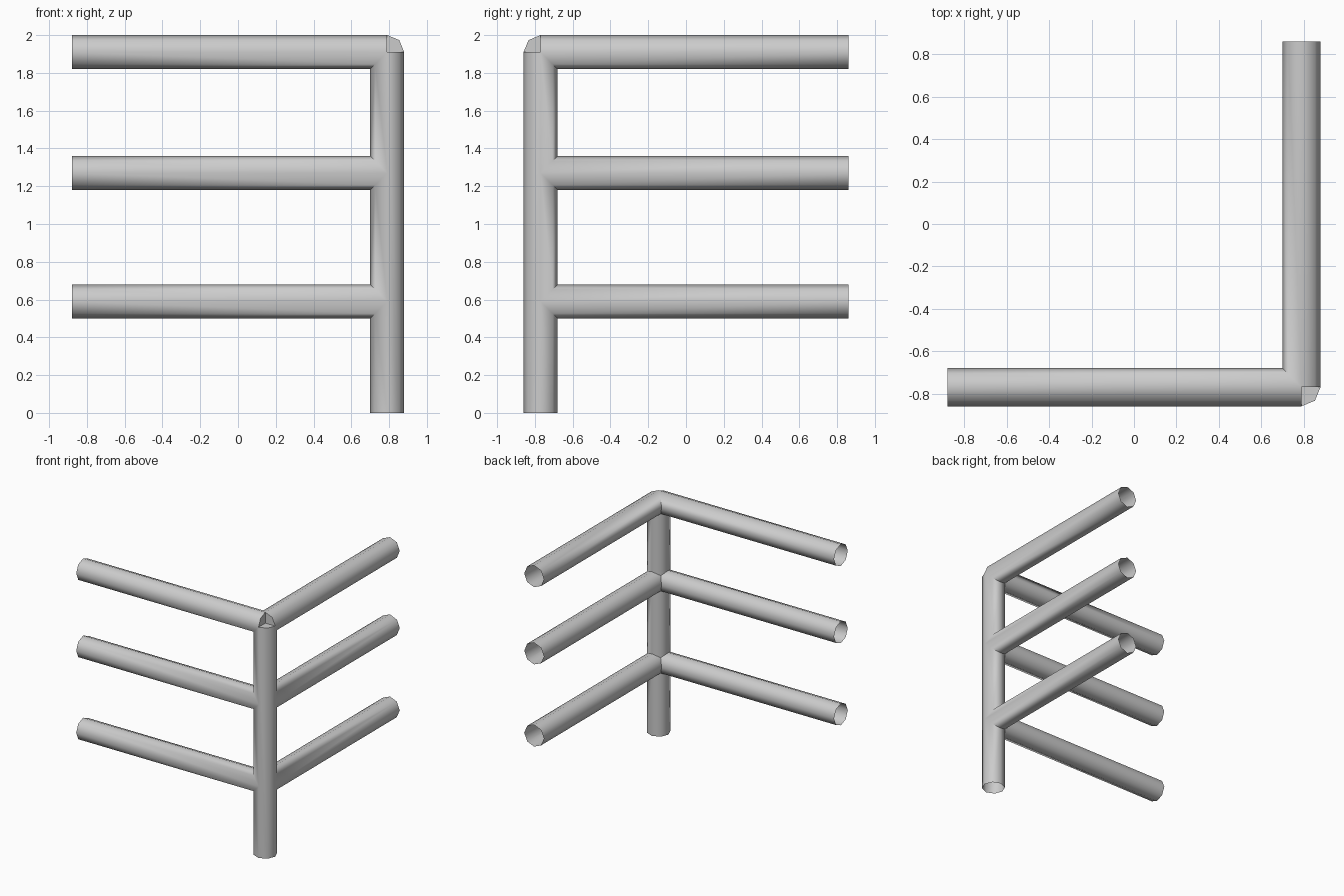
import bpy, bmesh, math
from mathutils import Vector

if "Cube" in bpy.data.objects:
    bpy.data.objects.remove(bpy.data.objects["Cube"], do_unlink=True)

R = 0.09                       # tube radius
PX, PY = 0.79, -0.77           # post axis
END_X, END_Y = -0.88, 0.86     # open rail ends
RAILS = (0.59, 1.27, 1.91)     # rail heights

steel = bpy.data.materials.new("light grey metal")
steel.use_nodes = True
steel.diffuse_color = (0.6, 0.6, 0.6, 1)
steel.node_tree.nodes["Principled BSDF"].inputs["Base Color"].default_value = (0.6, 0.6, 0.6, 1)


def tube(name, start, end):
    """Eight-sided rod between two points on one axis."""
    a, b = Vector(start), Vector(end)
    d = b - a
    rot = (0, 0, 0)
    if abs(d.x) > 0.01:
        rot = (0, math.pi / 2, 0)
    elif abs(d.y) > 0.01:
        rot = (math.pi / 2, 0, 0)
    bpy.ops.mesh.primitive_cylinder_add(vertices=8, radius=R, depth=d.length,
                                        location=(a + b) / 2, rotation=rot)
    ob = bpy.context.object
    ob.name = name
    bpy.ops.object.transform_apply(location=True, rotation=True, scale=True)
    return ob


# Corner post, side rails and back rails
frame = tube("corner_rail_frame", (PX, PY, 0), (PX, PY, RAILS[-1]))
parts = []
for z in RAILS:
    parts.append(tube("right_rail", (PX, PY, z), (END_X, PY, z)))
    parts.append(tube("back_rail", (PX, PY, z), (PX, END_Y, z)))

# Rounded top corner
bpy.ops.mesh.primitive_uv_sphere_add(segments=8, ring_count=4, radius=R,
                                     location=(PX, PY, RAILS[-1]))
corner = bpy.context.object
bpy.ops.object.transform_apply(location=True, rotation=True, scale=True)
parts.append(corner)

# Weld all tubes into one skin
bpy.ops.object.select_all(action='DESELECT')
frame.select_set(True)
bpy.context.view_layer.objects.active = frame
for part in parts:
    mod = frame.modifiers.new("weld", 'BOOLEAN')
    mod.operation, mod.solver, mod.object = 'UNION', 'EXACT', part
    bpy.ops.object.modifier_apply(modifier=mod.name)
    bpy.data.objects.remove(part, do_unlink=True)

# Open the tube ends
bm = bmesh.new()
bm.from_mesh(frame.data)
bmesh.ops.remove_doubles(bm, verts=bm.verts, dist=0.0005)
caps = []
for f in bm.faces:
    c = f.calc_center_median()
    if (c.x < END_X + 0.005 or c.y > END_Y - 0.005 or c.z < 0.005):
        caps.append(f)
bmesh.ops.delete(bm, geom=caps, context='FACES')
bm.to_mesh(frame.data)
bm.free()

frame.data.materials.clear()
frame.data.materials.append(steel)
bpy.ops.object.shade_smooth_by_angle(angle=math.radians(60))
